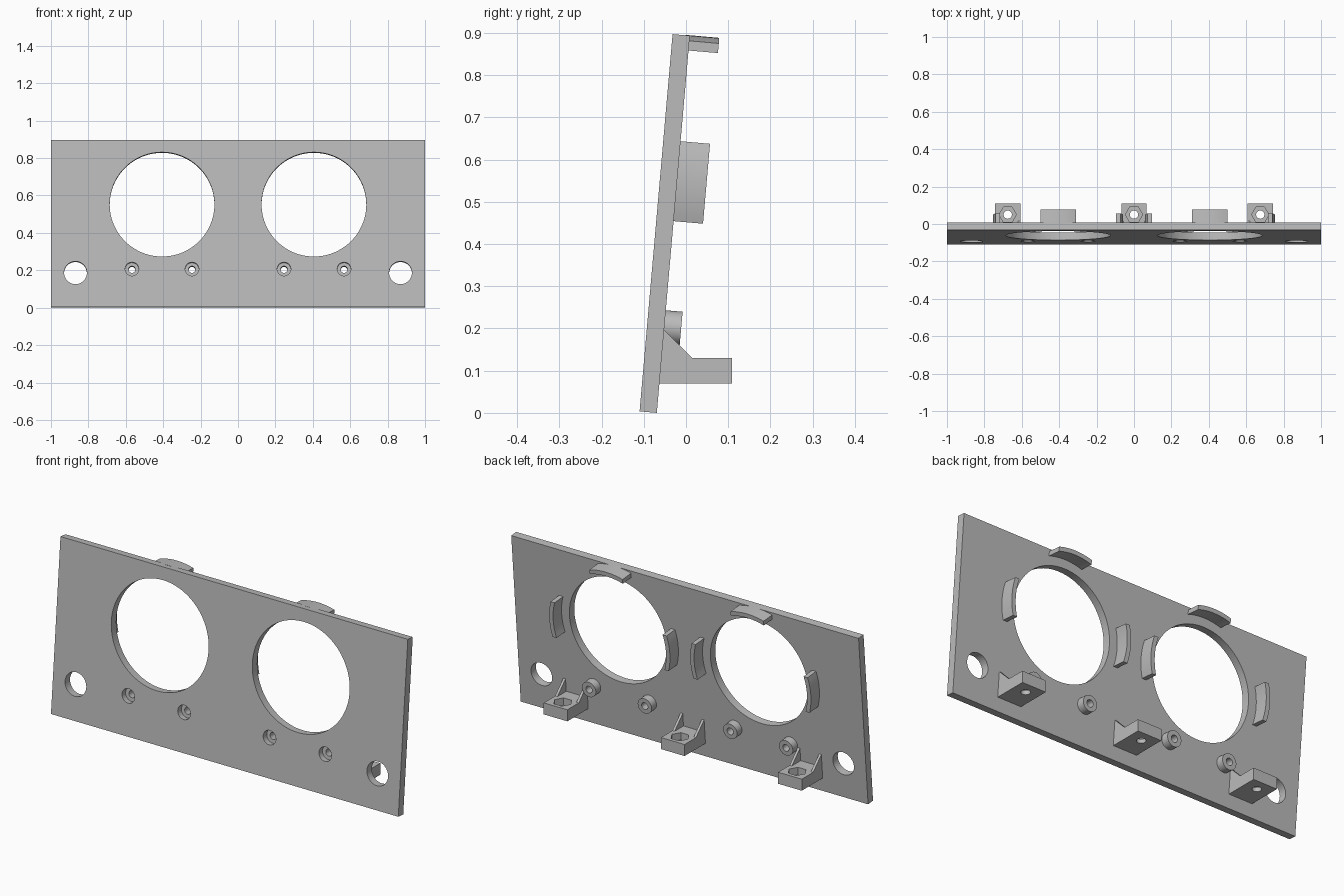
import bpy, bmesh, math
from mathutils import Matrix

if "Cube" in bpy.data.objects:
    bpy.data.objects.remove(bpy.data.objects["Cube"])

grey = bpy.data.materials.new("plain_grey")
grey.diffuse_color = (0.5, 0.5, 0.5, 1)
grey.use_nodes = True
grey.node_tree.nodes["Principled BSDF"].inputs["Base Color"].default_value = grey.diffuse_color

# Panel frame: x across, y through the thickness (back is +), z up the panel
TILT = Matrix.Translation((0, -0.11, 0.0036)) @ Matrix.Rotation(math.radians(-5), 4, 'X')
T, H = 0.041, 0.897          # panel thickness and height
RING_X, RING_Z = 0.406, 0.551


def prism(name, pts, axis, a, b):
    """Extrude a 2D outline along an axis from a to b."""
    place = {'X': lambda p, t: (t, p[0], p[1]),
             'Y': lambda p, t: (p[0], t, p[1]),
             'Z': lambda p, t: (p[0], p[1], t)}[axis]
    bm = bmesh.new()
    lo = [bm.verts.new(place(p, a)) for p in pts]
    hi = [bm.verts.new(place(p, b)) for p in pts]
    bm.faces.new(lo)
    bm.faces.new(hi[::-1])
    n = len(pts)
    for i in range(n):
        j = (i + 1) % n
        bm.faces.new((lo[j], lo[i], hi[i], hi[j]))
    bmesh.ops.recalc_face_normals(bm, faces=bm.faces)
    me = bpy.data.meshes.new(name)
    bm.to_mesh(me)
    bm.free()
    me.materials.append(grey)
    ob = bpy.data.objects.new(name, me)
    bpy.context.collection.objects.link(ob)
    return ob


def circle(cx, cy, r, n=48):
    return [(cx + r * math.cos(2 * math.pi * i / n), cy + r * math.sin(2 * math.pi * i / n))
            for i in range(n)]


def rect(x0, y0, x1, y1):
    return [(x0, y0), (x1, y0), (x1, y1), (x0, y1)]


def cut(ob, cutters):
    bpy.context.view_layer.objects.active = ob
    for c in cutters:
        c.hide_render = True
        m = ob.modifiers.new("cut", 'BOOLEAN')
        m.operation, m.solver, m.object = 'DIFFERENCE', 'EXACT', c
        bpy.ops.object.modifier_apply(modifier=m.name)
        bpy.data.objects.remove(c)


def smooth(ob):
    bpy.ops.object.select_all(action='DESELECT')
    ob.select_set(True)
    bpy.context.view_layer.objects.active = ob
    bpy.ops.object.shade_smooth_by_angle(angle=math.radians(30))


# Tilted panel with its openings
panel = prism("panel", rect(-1, 0, 1, H), 'Y', 0, T)
screws = [(s * x, 0.204) for s in (-1, 1) for x in (0.246, 0.567)]
holes = []
for s in (-1, 1):
    holes.append(prism("cutter", circle(s * RING_X, RING_Z, 0.28, 96), 'Y', -0.1, 0.1))
    holes.append(prism("cutter", circle(s * 0.869, 0.184, 0.061), 'Y', -0.1, 0.1))
for x, z in screws:
    holes.append(prism("cutter", circle(x, z, 0.0365), 'Y', -0.1, 0.03))
    holes.append(prism("cutter", circle(x, z, 0.018), 'Y', -0.1, 0.1))
cut(panel, holes)
tilted = [panel]

# Screw bosses on the back
for x, z in screws:
    boss = prism("screw_boss", circle(x, z, 0.04), 'Y', 0.035, T + 0.04)
    cut(boss, [prism("cutter", circle(x, z, 0.018), 'Y', -0.1, 0.2)])
    tilted.append(boss)


# Curved locating tabs: top and both sides of each large opening
def tab_outline(turn, cx):
    half, n = 0.095, 12
    us = [half * (2 * i / n - 1) for i in range(n + 1)]
    pts = [(u, math.sqrt(0.347 ** 2 - u * u)) for u in us]
    pts += [(u, math.sqrt(0.325 ** 2 - u * u)) for u in us[::-1]]
    c, s = round(math.cos(turn)), round(math.sin(turn))
    return [(cx + c * u - s * v, RING_Z + s * u + c * v) for u, v in pts]


for side in (-1, 1):
    for turn in (-math.pi / 2, 0, math.pi / 2):
        tilted.append(prism("locating_tab", tab_outline(turn, side * RING_X), 'Y', T - 0.01, T + 0.07))

for ob in tilted:
    ob.data.transform(TILT)
    smooth(ob)

# Level nut brackets with a hexagonal pocket and two gusset ribs each
for x in (-0.675, 0, 0.675):
    block = prism("nut_bracket", rect(x - 0.068, -0.08, x + 0.068, 0.109), 'Z', 0.07, 0.13)
    cut(block, [prism("cutter", circle(x, 0.05, 0.046, 6), 'Z', 0.092, 0.2),
                prism("cutter", circle(x, 0.05, 0.022, 32), 'Z', 0, 0.2)])
    smooth(block)
    for s in (-1, 1):
        prism("bracket_rib", [(-0.07, 0.12), (-0.06, 0.205), (-0.052, 0.197), (0.015, 0.13), (0.015, 0.12)],
              'X', x + s * 0.068, x + s * 0.055)
